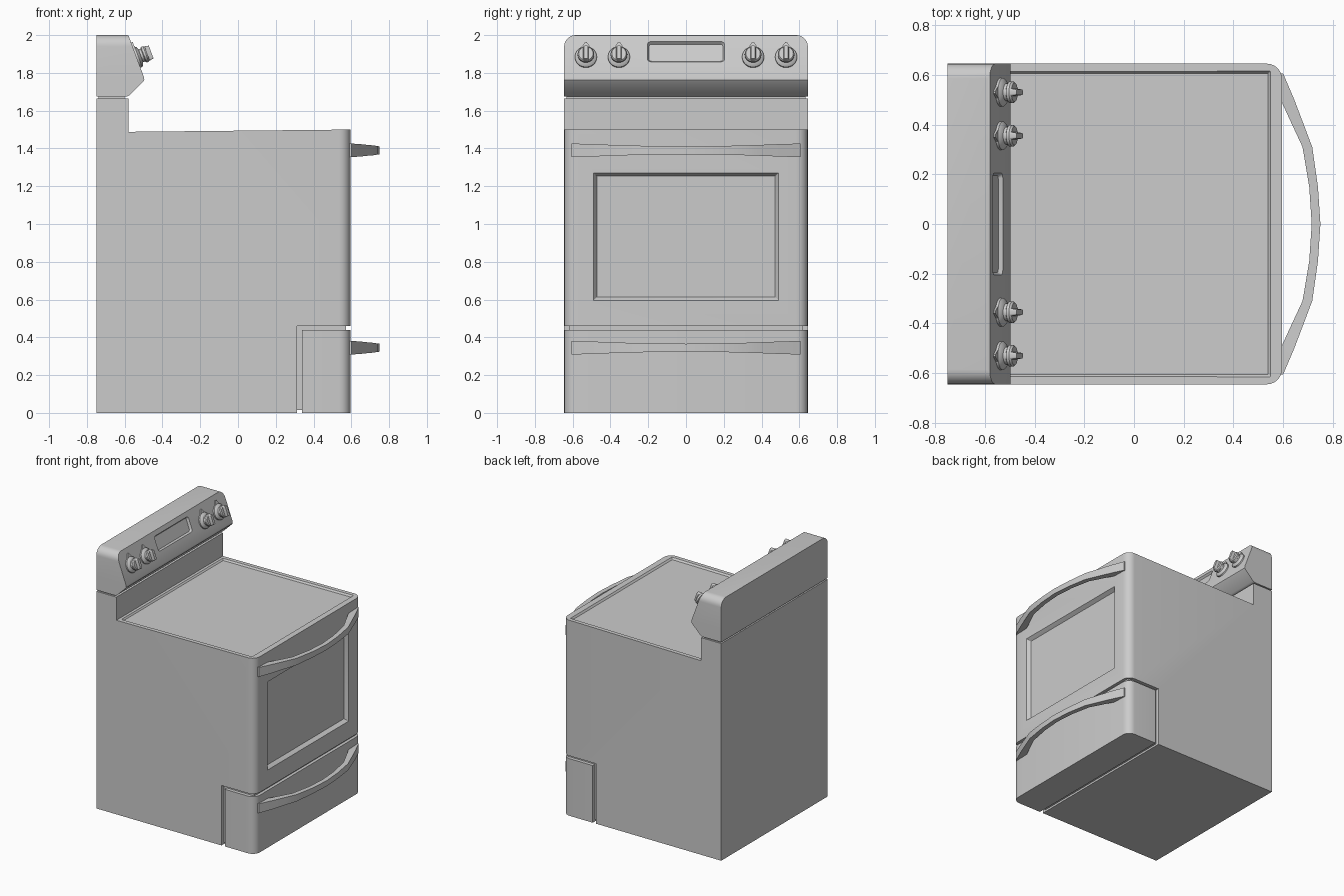
import bpy, bmesh
from math import sin, cos, pi, radians, sqrt
from mathutils import Matrix, Vector

if "Cube" in bpy.data.objects:
    bpy.data.objects.remove(bpy.data.objects["Cube"])

W = 0.645        # half width
FRONT = 0.595    # front face
SLOPE = 69.6     # tilt of the control panel face


def loft(name, loops, mat=None, round_front=0.0):
    """Skin equal-length loops of points, cap both ends."""
    bm = bmesh.new()
    rings = [[bm.verts.new(p) for p in lp] for lp in loops]
    n = len(rings[0])
    for a, b in zip(rings, rings[1:]):
        for i in range(n):
            j = (i + 1) % n
            bm.faces.new((a[i], a[j], b[j], b[i]))
    bm.faces.new(rings[0])
    bm.faces.new(rings[-1])
    bmesh.ops.recalc_face_normals(bm, faces=bm.faces[:])
    if round_front:
        edges = [e for e in bm.edges
                 if all(abs(v.co.x - FRONT) < 1e-4 for v in e.verts)
                 and abs(e.verts[0].co.y - e.verts[1].co.y) < 1e-4]
        bmesh.ops.bevel(bm, geom=edges, offset=round_front, segments=6,
                        profile=0.5, affect='EDGES')
    if mat:
        bm.transform(mat)
    me = bpy.data.meshes.new(name)
    bm.to_mesh(me)
    bm.free()
    ob = bpy.data.objects.new(name, me)
    bpy.context.collection.objects.link(ob)
    return ob


def side_prism(name, prof, hw=W, r=0.0):
    return loft(name, [[(x, y, z) for x, z in prof] for y in (-hw, hw)], round_front=r)


def rect(x0, x1, z0, z1):
    return [(x0, z0), (x1, z0), (x1, z1), (x0, z1)]


def rounded(hx, hy, r, z):
    pts = []
    for k, (sx, sy) in enumerate(((1, 1), (-1, 1), (-1, -1), (1, -1))):
        for i in range(5):
            a = (k + i / 4) * pi / 2
            pts.append((sx * (hx - r) + r * cos(a), sy * (hy - r) + r * sin(a), z))
    return pts


def place(x, y, z, tilt):
    return Matrix.Translation((x, y, z)) @ Matrix.Rotation(radians(tilt), 4, 'Y')


def recess(target, mat, hx, hy, inset, depth, r):
    """Cut a recess with sloping walls."""
    cut = loft("cutter", [rounded(hx, hy, r, 0.04), rounded(hx, hy, r, 0),
                          rounded(hx - inset, hy - inset, r * 0.8, -depth)], mat)
    cut.hide_render = True
    mod = target.modifiers.new("recess", 'BOOLEAN')
    mod.operation = 'DIFFERENCE'
    mod.solver = 'EXACT'
    mod.object = cut
    bpy.context.view_layer.objects.active = target
    bpy.ops.object.modifier_apply(modifier=mod.name)
    bpy.data.objects.remove(cut)


# Oven body, with a notch at the front for the drawer
body = side_prism("oven_body", [(-0.75, 0), (0.312, 0), (0.312, 0.46), (FRONT, 0.46),
                                (FRONT, 1.5), (-0.58, 1.488), (-0.58, 1.665), (-0.75, 1.665)],
                  r=0.06)
recess(body, place(FRONT, 0, 0.933, 90), 0.338, 0.49, 0.018, 0.028, 0.003)
recess(body, place(-0.005, 0, 1.495, -0.5), 0.555, 0.615, 0.01, 0.014, 0.004)

# Drawer and the recessed core seen in the gap around it
side_prism("drawer", rect(0.34, FRONT, 0, 0.438), r=0.06)
side_prism("drawer_gap_core", rect(0.25, 0.572, 0.015, 0.5), 0.618)

# Control panel: stacked rows, tilted face, rounded upper corners
rows = [(1.675, W, -0.588), (1.683, W, -0.573), (1.752, W, -0.503), (1.762, W, -0.496),
        (1.775, W, -0.497)]
R = 0.06
for i in range(8):
    a = i / 7 * pi / 2
    z = 2 - R + R * sin(a)
    rows.append((z, W - R + R * cos(a), -0.495 - (z - 1.77) * 0.372 - (0.01 if i == 7 else 0)))
panel = loft("control_panel", [[(-0.75, -w, z), (x, -w, z), (x, w, z), (-0.75, w, z)]
                               for z, w, x in rows])
side_prism("panel_gap_core", rect(-0.738, -0.6, 1.6, 1.72), W - 0.012)


def face_x(z):
    return -0.495 - (z - 1.77) * 0.372


recess(panel, place(face_x(1.912), 0, 1.912, SLOPE), 0.057, 0.205, 0.009, 0.016, 0.018)

# Knobs: lathed skirt and cap, grip bar, pointer
KNOB = [(0.058, -0.005), (0.058, 0.01), (0.05, 0.018), (0.036, 0.024), (0.036, 0.036),
        (0.044, 0.04), (0.044, 0.052), (0.038, 0.06)]
for i, y in enumerate((-0.53, -0.355, 0.355, 0.53), 1):
    m = place(face_x(1.882), y, 1.882, SLOPE)
    loft(f"knob_{i}", [[(r * cos(k * pi / 12), r * sin(k * pi / 12), h) for k in range(24)]
                       for r, h in KNOB], m)
    loft(f"knob_grip_{i}", [rounded(0.042, 0.016, 0.008, 0.05),
                            rounded(0.036, 0.011, 0.006, 0.082)], m)
    loft(f"knob_pointer_{i}", [[(-0.045, -0.03, h), (-0.084, -0.004, h), (-0.084, 0.004, h),
                                (-0.045, 0.03, h)] for h in (-0.005, 0.009)], m)

# Bowed handles: half of the section list (y, inner x, outer x, half height), mirrored
HALF = [(0.605, 0.58, 0.6, 0.036), (0.5, 0.59, 0.645, 0.033), (0.4, 0.636, 0.683, 0.029),
        (0.31, 0.678, 0.717, 0.026), (0.15, 0.705, 0.74, 0.022), (0, 0.715, 0.75, 0.021)]
sections = HALF + [(-y, a, b, h) for y, a, b, h in HALF[-2::-1]]
for name, zc in (("door_handle", 1.39), ("drawer_handle", 0.345)):
    loft(name, [[(a, y, zc - h), (b, y, zc - h), (b, y, zc + h), (a, y, zc + h)]
                for y, a, b, h in sections])

# Smooth shading with sharp edges kept
for ob in bpy.context.collection.objects:
    ob.select_set(True)
    bpy.context.view_layer.objects.active = ob
bpy.ops.object.shade_smooth_by_angle(angle=radians(30))
